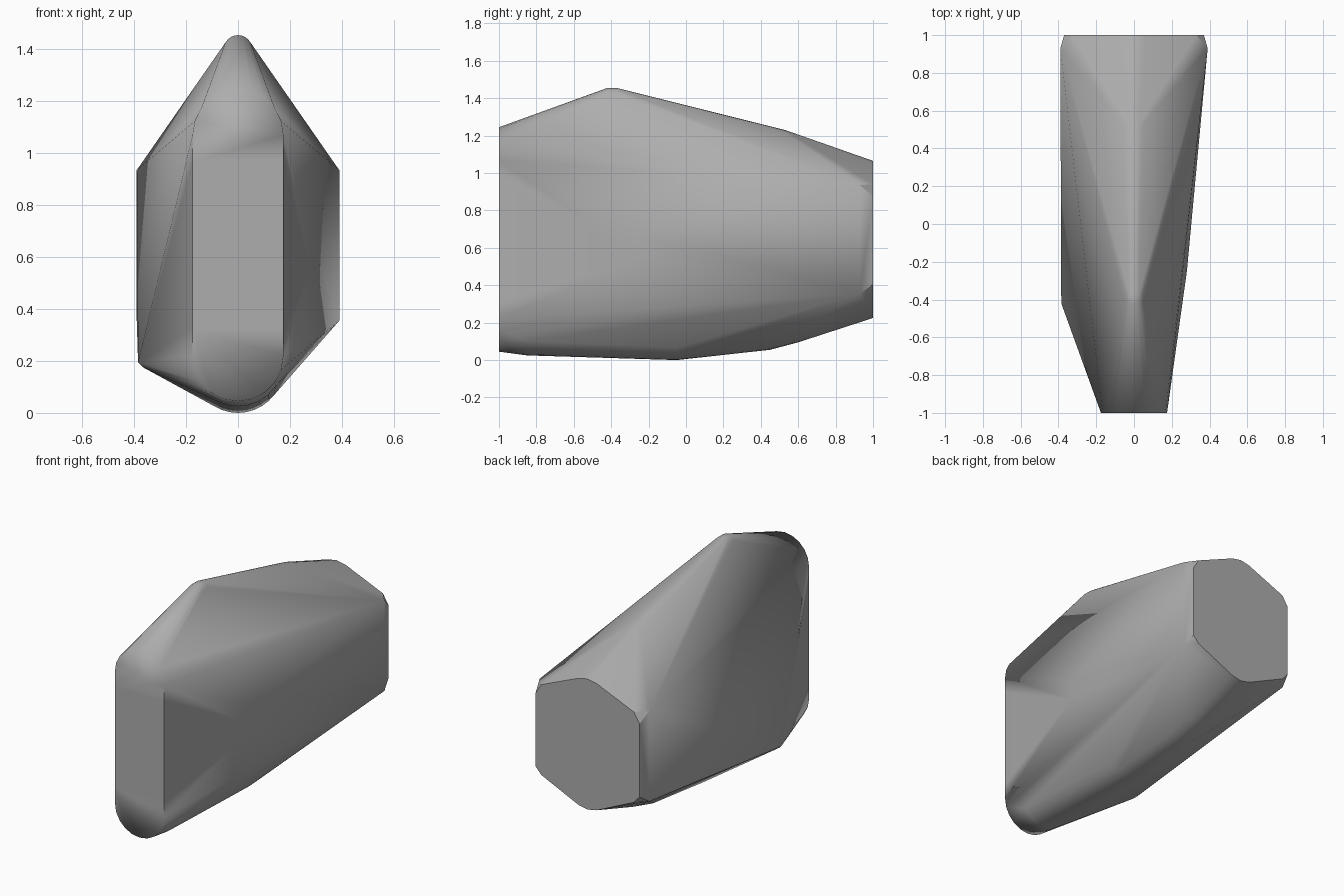
import bpy, bmesh
from math import sin, cos, radians

if "Cube" in bpy.data.objects:
    bpy.data.objects.remove(bpy.data.objects["Cube"])


def arc(y, zc, r, up, span=90, steps=10):
    """Rounded top (up=1) or bottom (up=-1) section across x at depth y."""
    angles = [radians(-span + 2 * span * i / steps) for i in range(steps + 1)]
    return [(r * sin(a), y, zc + up * r * cos(a)) for a in angles]


points = []

# front face: tall stadium
points += arc(-1, 1.075, 0.175, 1) + arc(-1, 0.225, 0.175, -1)

# rounded peak and the ridge falling to the back
points += arc(-0.42, 1.405, 0.055, 1, 60, 8) + arc(-0.37, 1.405, 0.055, 1, 60, 8)
points += arc(0.53, 1.135, 0.10, 1, 45, 6)

# rounded keel
points += arc(-0.85, 0.205, 0.175, -1, 70)
points += arc(-0.05, 0.18, 0.175, -1, 52)
points += arc(0.45, 0.22, 0.16, -1, 45, 6)
points += arc(0.60, 0.25, 0.15, -1, 45, 6)

# back face with clipped corners, and its bevelled flanks
points += arc(1, 0.90, 0.17, 1, 45, 4) + arc(1, 0.40, 0.17, -1, 45, 4)
for side in (-1, 1):
    for z, corner_z, cut_z in ((0.36, 0.41, 0.365), (0.94, 0.88, 0.945)):
        points += [(side * 0.39, 0.93, z), (side * 0.37, 1, corner_z),
                   (side * 0.33, 1, cut_z)]

# lopsided flanks: sharp lower left corner, gentle bulge on the right
points += [(-0.385, -0.42, 0.20), (-0.365, -0.43, 0.18)]
points += [(0.28, -0.25, z) for z in (0.55, 0.68)]

# wrap all sections in a convex skin
bm = bmesh.new()
for p in points:
    bm.verts.new(p)
bmesh.ops.remove_doubles(bm, verts=bm.verts, dist=0.0005)
hull = bmesh.ops.convex_hull(bm, input=bm.verts)
inner = {g for g in hull["geom_interior"] + hull["geom_unused"]
         if isinstance(g, bmesh.types.BMVert)}
bmesh.ops.delete(bm, geom=list(inner), context='VERTS')
bmesh.ops.dissolve_limit(bm, angle_limit=radians(0.5), verts=bm.verts, edges=bm.edges)
bmesh.ops.recalc_face_normals(bm, faces=bm.faces)

# split the front face so that only its rounded ends blend into the body
for z in (0.33, 0.97):
    front = [f for f in bm.faces if f.normal.y < -0.99]
    geom = set(front)
    for f in front:
        geom.update(f.edges, f.verts)
    bmesh.ops.bisect_plane(bm, geom=list(geom), plane_co=(0, 0, z), plane_no=(0, 0, 1))

# smooth shading, crisp edges except around the rounded front ends
bm.normal_update()
for f in bm.faces:
    f.smooth = True
for e in bm.edges:
    mid = (e.verts[0].co + e.verts[1].co) / 2
    round_end = mid.y < -0.99 and not 0.225 < mid.z < 1.075
    e.smooth = e.calc_face_angle(0) < radians(32) or round_end

low = min(v.co.z for v in bm.verts)
bmesh.ops.translate(bm, verts=bm.verts, vec=(0, 0, -low))

mesh = bpy.data.meshes.new("faceted_hull")
bm.to_mesh(mesh)
bm.free()
body = bpy.data.objects.new("faceted_hull", mesh)
bpy.context.collection.objects.link(body)

# dark grey surface
grey = bpy.data.materials.new("dark_grey")
grey.diffuse_color = (0.42, 0.42, 0.42, 1)
grey.use_nodes = True
grey.node_tree.nodes["Principled BSDF"].inputs["Base Color"].default_value = grey.diffuse_color
mesh.materials.append(grey)
